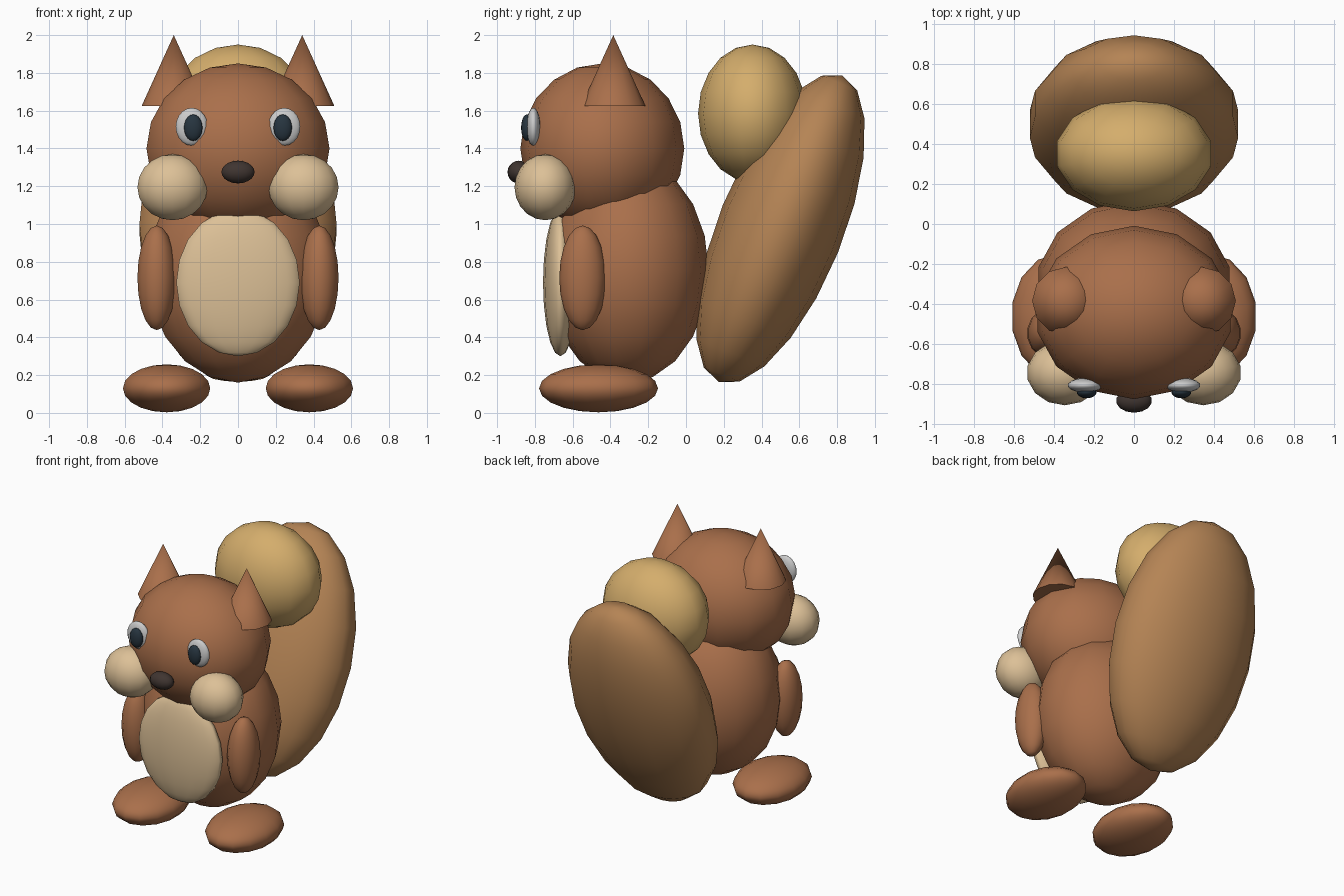
import bpy
from math import radians

if "Cube" in bpy.data.objects:
    bpy.data.objects.remove(bpy.data.objects["Cube"])


def material(name, rgb):
    m = bpy.data.materials.new(name)
    m.diffuse_color = (*rgb, 1)
    m.use_nodes = True
    m.node_tree.nodes["Principled BSDF"].inputs["Base Color"].default_value = m.diffuse_color
    return m


FUR = material("fur", (0.40, 0.16, 0.07))
TAIL = material("tail_fur", (0.46, 0.23, 0.09))
TIP = material("tail_tip_fur", (0.66, 0.42, 0.15))
CREAM = material("cream", (0.72, 0.53, 0.31))
WHITE = material("eye_white", (0.75, 0.75, 0.75))
PUPIL = material("pupil_dark", (0.02, 0.035, 0.05))
NOSE = material("nose_dark", (0.05, 0.035, 0.03))


def finish(name, mat):
    ob = bpy.context.object
    ob.name = name
    ob.data.materials.append(mat)
    bpy.ops.object.shade_smooth_by_angle(angle=radians(50))
    return ob


def blob(name, mat, loc, radii, tilt=0.0):
    """Low-poly ellipsoid, optionally tilted about x."""
    bpy.ops.mesh.primitive_uv_sphere_add(segments=14, ring_count=10, radius=1,
                                         location=loc, rotation=(radians(tilt), 0, 0))
    bpy.context.object.scale = radii
    return finish(name, mat)


# body, belly patch and head
blob("body", FUR, (0, -0.31, 0.755), (0.49, 0.43, 0.595))
blob("belly", CREAM, (0, -0.665, 0.69), (0.335, 0.092, 0.39))
blob("head", FUR, (0, -0.443, 1.40), (0.497, 0.434, 0.45))
blob("nose", NOSE, (0, -0.885, 1.275), (0.09, 0.06, 0.06))

# tail leaning back, with a pale tip curling forward
blob("tail", TAIL, (0, 0.50, 0.975), (0.535, 0.33, 0.875), -22)
blob("tail_tip", TIP, (0, 0.352, 1.585), (0.395, 0.288, 0.365))

# mirrored parts
for side, s in (("left", -1), ("right", 1)):
    blob(f"cheek_{side}", CREAM, (s * 0.347, -0.745, 1.195), (0.19, 0.163, 0.175))
    blob(f"eye_{side}", WHITE, (s * 0.245, -0.808, 1.515), (0.087, 0.037, 0.10))
    blob(f"pupil_{side}", PUPIL, (s * 0.237, -0.842, 1.51), (0.05, 0.031, 0.07))
    blob(f"arm_{side}", FUR, (s * 0.43, -0.547, 0.715), (0.105, 0.124, 0.277))
    blob(f"foot_{side}", FUR, (s * 0.378, -0.463, 0.13), (0.237, 0.315, 0.127))
    bpy.ops.mesh.primitive_cone_add(vertices=12, radius1=0.17, radius2=0, depth=0.375,
                                    location=(s * 0.34, -0.385, 1.8125))
    finish(f"ear_{side}", FUR)
